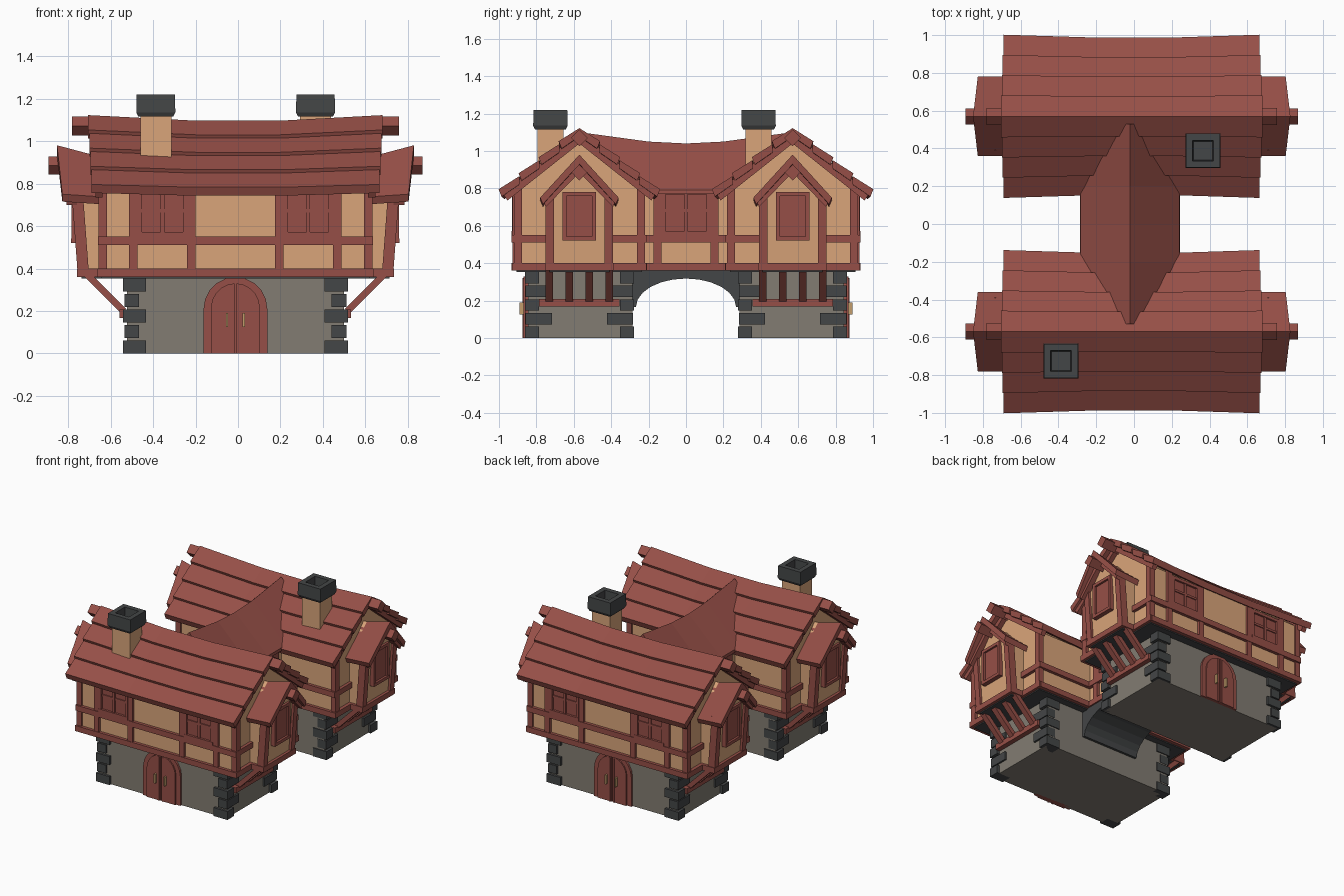
import bpy, bmesh, math

if "Cube" in bpy.data.objects:
    bpy.data.objects.remove(bpy.data.objects["Cube"])


def srgb(r, g, b):
    f = lambda c: (c / 255 / 12.92) if c < 10 else ((c / 255 + 0.055) / 1.055) ** 2.4
    return (f(r), f(g), f(b), 1)


def material(name, *rgb):
    m = bpy.data.materials.new(name)
    m.diffuse_color = srgb(*rgb)
    m.use_nodes = True
    m.node_tree.nodes["Principled BSDF"].inputs["Base Color"].default_value = m.diffuse_color
    return m


RED = material("red_wood", 150, 79, 71)
TAN = material("tan_plaster", 218, 165, 122)
STONE = material("grey_stone", 130, 124, 114)
DARK = material("dark_stone", 68, 70, 71)
GOLD = material("brass", 196, 158, 108)
CX = -0.012


def loft(name, rings, mat):
    """Skin equal-length rings and cap both ends."""
    bm = bmesh.new()
    vs = [[bm.verts.new(p) for p in r] for r in rings]
    n = len(rings[0])
    for a, b in zip(vs, vs[1:]):
        for i in range(n):
            j = (i + 1) % n
            bm.faces.new((a[i], a[j], b[j], b[i]))
    bm.faces.new(vs[0])
    bm.faces.new(vs[-1])
    bmesh.ops.recalc_face_normals(bm, faces=bm.faces)
    me = bpy.data.meshes.new(name)
    bm.to_mesh(me)
    bm.free()
    me.materials.append(mat)
    ob = bpy.data.objects.new(name, me)
    bpy.context.collection.objects.link(ob)
    return ob


def prism(name, axis, pts, a, b, mat):
    """Extrude a 2D profile: (y,z) along x, or (x,z) along y."""
    put = (lambda p, d: (d, p[0], p[1])) if axis == 'x' else (lambda p, d: (p[0], d, p[1]))
    return loft(name, [[put(p, d) for p in pts] for d in (a, b)], mat)


def box(name, x0, x1, y0, y1, z0, z1, mat):
    return prism(name, 'y', [(x0, z0), (x1, z0), (x1, z1), (x0, z1)], y0, y1, mat)


def wall_box(name, axis, d0, d1, u0, u1, z0, z1, mat):
    """Box on a wall that faces the given axis; d is depth, u runs along the wall."""
    if axis == 'y':
        return box(name, u0, u1, d0, d1, z0, z1, mat)
    return box(name, d0, d1, u0, u1, z0, z1, mat)


def window(axis, d, out, uc, hw, z0, z1, cross):
    w = lambda n, t, a, b, c, e: wall_box(n, axis, d - out * 0.01, d + out * t, a, b, c, e, RED)
    w("window_panel", 0.006, uc - hw, uc + hw, z0, z1)
    for s in (-1, 1):
        w("window_jamb", 0.02, uc + s * hw, uc + s * (hw - 0.022), z0, z1)
    w("window_sill", 0.022, uc - hw, uc + hw, z0, z0 + 0.022)
    w("window_head", 0.02, uc - hw, uc + hw, z1 - 0.022, z1)
    if cross:
        w("window_mullion", 0.015, uc - 0.009, uc + 0.009, z0, z1)
        zc = z0 + (z1 - z0) * 0.55
        w("window_transom", 0.013, uc - hw, uc + hw, zc - 0.008, zc + 0.008)


def arch(cx, hw, spring, n=10):
    return [(cx + hw * math.cos(math.pi * i / n), spring + hw * math.sin(math.pi * i / n)) for i in range(n + 1)]


def house(s):
    Y = lambda o: s * (0.57 + o)          # o = offset outward from the ridge
    # stone base and corner quoins
    box("stone_base", CX - 0.51, CX + 0.51, Y(-0.285), Y(0.275), 0, 0.37, STONE)
    for e in (-1, 1):
        for f in (-1, 1):
            for i in range(5):
                lx, ly = ((0.11, 0.075), (0.07, 0.14))[i % 2]
                p = 0.53 - 0.007 * (i % 2)
                q = 0.292 - 0.005 * (i % 2)
                box("quoin", CX + e * p, CX + e * (p - lx), Y(f * q), Y(f * (q - ly)),
                    i * 0.073, i * 0.073 + 0.061, DARK)
    # upper storey with gables
    box("floor_slab", CX - 0.63, CX + 0.63, Y(-0.335), Y(0.335), 0.352, 0.39, DARK)
    body = [(Y(-0.34), 0.375), (Y(0.34), 0.375), (Y(0.34), 0.79), (Y(0), 1.065), (Y(-0.34), 0.79)]
    prism("upper_walls", 'x', body, CX - 0.625, CX + 0.625, TAN)
    # long wall timbers
    for f in (-1, 1):
        for z0, z1, h in ((0.36, 0.40, 0.64), (0.51, 0.55, 0.645)):
            box("long_beam", CX - h, CX + h, Y(f * 0.325), Y(f * 0.362), z0, z1, RED)
    for x in (-0.48, -0.207, 0.207, 0.48):
        box("wall_post", CX + x - 0.02, CX + x + 0.02, Y(0.33), Y(0.358), 0.38, 0.80, RED)
    for e in (-1, 1):
        window('y', Y(0.34), s, CX + e * 0.343, 0.118, 0.55, 0.77, True)
    # door: frame, two leaves, planks and handles
    prism("door_frame", 'y', [(CX - 0.15, 0), (CX + 0.15, 0)] + arch(CX, 0.15, 0.21), Y(0.25), Y(0.29), RED)
    for e in (-1, 1):
        leaf = [(CX + e * 0.004, 0), (CX + e * 0.115, 0)] + [
            (CX + e * 0.115 * math.cos(t * math.pi / 10), 0.215 + 0.115 * math.sin(t * math.pi / 10)) for t in range(5)]
        prism("door_leaf", 'y', leaf + [(CX + e * 0.004, 0.33)], Y(0.27), Y(0.299), RED)
        box("door_plank", CX + e * 0.012, CX + e * 0.022, Y(0.27), Y(0.304), 0, 0.32, RED)
        box("door_handle", CX + e * 0.034, CX + e * 0.045, Y(0.295), Y(0.32), 0.125, 0.19, GOLD)
    # sagging plank roof
    stations = [(-0.69, 1.0, 0), (-0.2, 0.965, 0.026), (0.2, 0.965, 0.026), (0.665, 1.0, 0)]
    for f in (-1, 1):
        for i in range(4):
            rings = []
            for x, k, drop in stations:
                o0, o1 = i * 0.107, (i + 1) * 0.107
                zz = lambda o: 1.118 - 0.80 * o - drop * (1 - 0.5 * o / 0.43)
                prof = [(o0, zz(o0) + 0.004), (o1 + 0.004, zz(o1) + 0.02),
                        (o1 - 0.012, zz(o1) - 0.02), (o0, zz(o0) - 0.04)]
                xs = x + (0.015 if x > 0 else -0.015) * (1 - i / 3) * (abs(x) > 0.5)
                rings.append([(xs, Y(f * o * k), z) for o, z in prof])
            loft("roof_planks", rings, RED)
    for e in (-1, 1):
        end = CX + e * 0.625
        # barge boards, ridge beam end, gable timbers
        for f in (-1, 1):
            prism("barge_board", 'x', [(Y(0), 1.10), (Y(f * 0.41), 0.775), (Y(f * 0.385), 0.735), (Y(0), 1.04)],
                  end, end + e * 0.035, RED)
            box("corner_post", end - e * 0.02, end + e * 0.02, Y(f * 0.308), Y(f * 0.35), 0.39, 0.81, RED)
        prism("ridge_beam_end", 'x', [(Y(-0.045), 1.07), (Y(0), 1.115), (Y(0.045), 1.07), (Y(0), 1.025)],
              end, end + e * 0.145, RED)
        box("gable_sill", end - e * 0.02, end + e * 0.025, Y(-0.36), Y(0.36), 0.36, 0.40, RED)
        box("gable_rail", end - e * 0.02, end + e * 0.022, Y(-0.36), Y(0.36), 0.51, 0.55, RED)
        # projecting bay
        xo = CX + e * 0.735
        prof = [(-0.165, 0.38), (0.165, 0.38), (0.165, 0.75), (0, 0.93), (-0.165, 0.75)]
        lean = lambda z: e * 0.03 * (z - 0.38) / 0.4
        loft("bay_walls", [[(end - e * 0.03, Y(o), z) for o, z in prof],
                           [(xo - e * 0.01 + lean(z), Y(o), z) for o, z in prof]], TAN)
        box("bay_sill", end, xo + e * 0.012, Y(-0.185), Y(0.185), 0.36, 0.40, RED)
        box("bay_floor", end, xo - e * 0.01, Y(-0.16), Y(0.16), 0.352, 0.37, DARK)
        for f in (-1, 1):
            loft("bay_post", [[(xo + lean(z) + e * dx, Y(f * o), z) for dx, o in
                               ((-0.045, 0.135), (0.008, 0.135), (0.008, 0.18), (-0.045, 0.18))]
                              for z in (0.39, 0.77)], RED)
            # bay roof slab, tilted up at its outer end
            loft("bay_roof", [[(x, Y(0), zr), (xe, Y(f * 0.21), ze), (xe, Y(f * 0.195), ze - 0.035), (x, Y(0), zr - 0.05)]
                              for x, xe, zr, ze in ((end - e * 0.03, end - e * 0.03, 0.915, 0.735),
                                                    (CX + e * 0.84, CX + e * 0.815, 0.98, 0.75))], RED)
            loft("bay_barge_board", [[(x, Y(0), 0.945), (x, Y(f * 0.195), 0.74), (x, Y(f * 0.18), 0.70), (x, Y(0), 0.885)]
                                     for x in (xo + e * 0.01, xo + e * 0.06)], RED)
        prism("bay_ridge_end", 'x', [(Y(-0.042), 0.885), (Y(0), 0.928), (Y(0.042), 0.885), (Y(0), 0.842)],
              end, CX + e * 0.88, RED)
        window('x', xo + e * 0.016, e, Y(0), 0.09, 0.52, 0.78, False)
        # diagonal struts under the bay and their rail
        for o in (-0.16, -0.053, 0.053, 0.16):
            sx = lambda x: CX + e * x
            prism("bay_strut", 'y', [(sx(0.515), 0.21), (sx(0.545), 0.195), (sx(0.715), 0.365), (sx(0.67), 0.365)],
                  Y(o - 0.02), Y(o + 0.02), RED)
        box("strut_rail", CX + e * 0.5, CX + e * 0.545, Y(-0.215), Y(0.215), 0.168, 0.208, RED)


def chimney(x, y):
    box("chimney_shaft", x - 0.073, x + 0.073, y - 0.07, y + 0.07, 0.85, 1.13, TAN)
    sq = lambda h, z: [(x - h, y - h, z), (x + h, y - h, z), (x + h, y + h, z), (x - h, y + h, z)]
    loft("chimney_cap", [sq(0.05, 1.14), sq(0.082, 1.115), sq(0.092, 1.135), sq(0.09, 1.22), sq(0.055, 1.22), sq(0.05, 1.15)], DARK)


for side in (-1, 1):
    house(side)
chimney(-0.387, -0.725)
chimney(0.365, 0.388)

# arched bridge between the houses
BX = -0.022
opening = [(0.268 * math.cos(math.pi * i / 12), 0.165 + 0.153 * math.sin(math.pi * i / 12)) for i in range(13)]
prism("bridge_arch", 'x', [(-0.3, 0.165), (-0.3, 0.37), (0.3, 0.37), (0.3, 0.165)] + opening, BX - 0.225, BX + 0.225, DARK)
box("bridge_walls", BX - 0.21, BX + 0.21, -0.26, 0.26, 0.365, 0.80, TAN)
for e in (-1, 1):
    d = BX + e * 0.21
    for z0, z1 in ((0.36, 0.40), (0.51, 0.55)):
        box("bridge_beam", d - e * 0.02, d + e * 0.025, -0.22, 0.22, z0, z1, RED)
    for y in (-0.153, 0.153):
        box("bridge_post", d - e * 0.02, d + e * 0.02, y - 0.022, y + 0.022, 0.39, 0.79, RED)
    window('x', d, e, 0, 0.131, 0.55, 0.79, True)
loft("bridge_roof", [[(BX - 0.265, y, 0.77), (BX - 0.262, y, 0.79), (BX, y, z), (BX + 0.262, y, 0.79), (BX + 0.265, y, 0.77)]
                     for y, z in ((-0.53, 1.095), (-0.2, 1.05), (0, 1.04), (0.2, 1.05), (0.53, 1.095))], RED)
